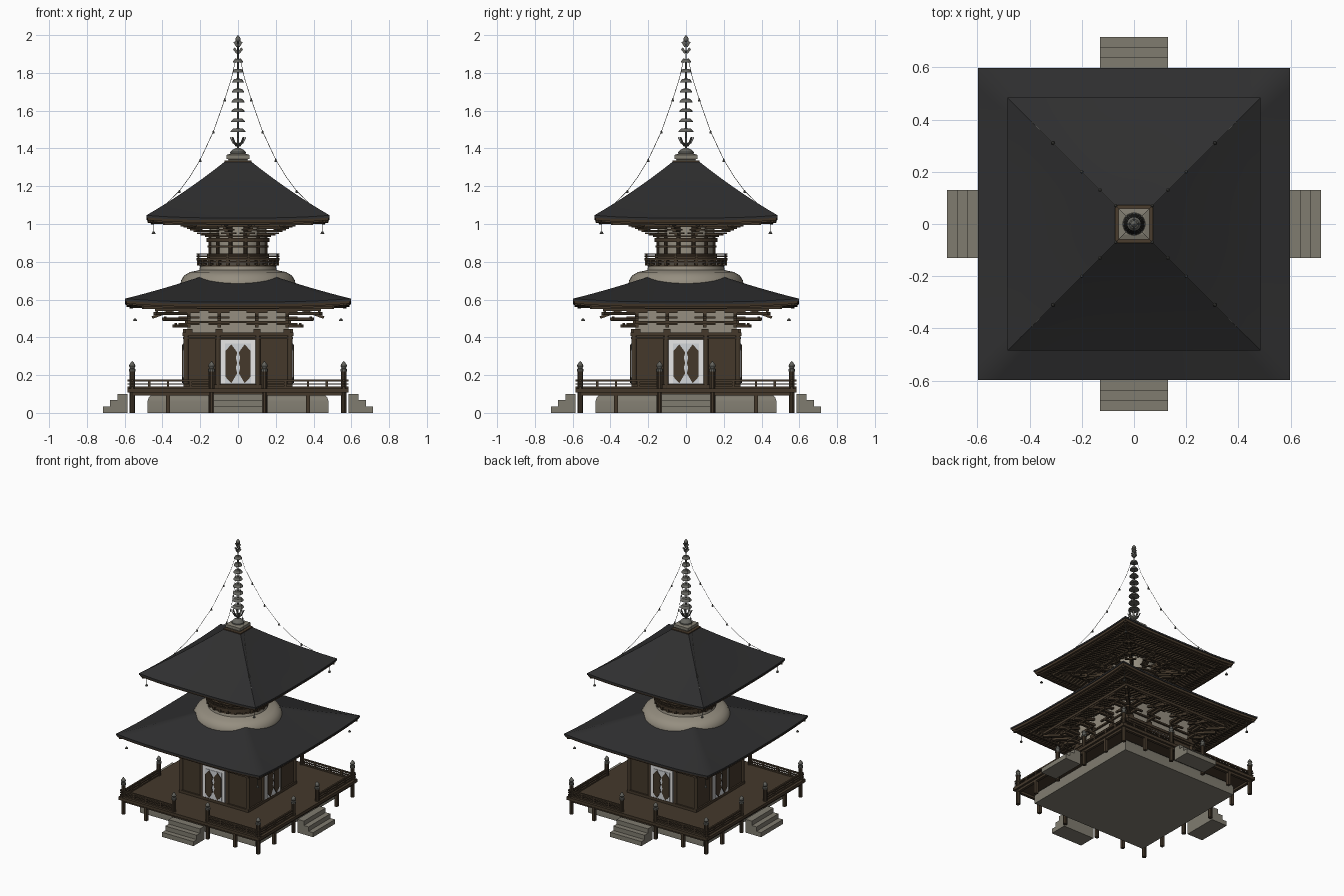
import bpy, bmesh, math
from mathutils import Matrix, Vector

if "Cube" in bpy.data.objects:
    bpy.data.objects.remove(bpy.data.objects["Cube"])

def material(name, *rgb):
    m = bpy.data.materials.new(name)
    m.diffuse_color = (*rgb, 1)
    m.use_nodes = True
    m.node_tree.nodes["Principled BSDF"].inputs["Base Color"].default_value = m.diffuse_color
    return m

ROOF = material("charcoal roof", 0.028, 0.028, 0.029)
WOOD = material("dark wood", 0.058, 0.040, 0.024)
EAVE = material("eave wood", 0.068, 0.045, 0.026)
STONE = material("grey stone", 0.215, 0.2, 0.16)
PLASTER = material("warm plaster", 0.30, 0.27, 0.215)
METAL = material("grey bronze", 0.13, 0.13, 0.115)
WHITE = material("white trim", 0.87, 0.87, 0.87)
PALE = material("pale metal", 0.65, 0.67, 0.7)
TURNS = [Matrix.Rotation(k * math.pi / 2, 4, 'Z') for k in range(4)]
I = Matrix.Identity(4)

def finish(bm, name, mat, smooth=False):
    bmesh.ops.recalc_face_normals(bm, faces=bm.faces)
    me = bpy.data.meshes.new(name)
    bm.to_mesh(me)
    bm.free()
    me.materials.append(mat)
    ob = bpy.data.objects.new(name, me)
    bpy.context.collection.objects.link(ob)
    if smooth:
        bpy.ops.object.select_all(action='DESELECT')
        ob.select_set(True)
        bpy.context.view_layer.objects.active = ob
        bpy.ops.object.shade_smooth_by_angle(angle=math.radians(35))

def box(bm, x0, x1, y0, y1, z0, z1, M=I):
    c = Matrix.Translation(((x0 + x1) / 2, (y0 + y1) / 2, (z0 + z1) / 2))
    s = Matrix.Diagonal((abs(x1 - x0), abs(y1 - y0), abs(z1 - z0), 1))
    bmesh.ops.create_cube(bm, size=1, matrix=M @ c @ s)

def beam(bm, a, b, w, h, M=I):
    a, b = Vector(a), Vector(b)
    x = (b - a).normalized()
    y = Vector((0, 0, 1)).cross(x).normalized()
    R = Matrix((x, y, x.cross(y))).transposed().to_4x4()
    S = Matrix.Diagonal(((b - a).length, w, h, 1))
    bmesh.ops.create_cube(bm, size=1, matrix=M @ Matrix.Translation((a + b) / 2) @ R @ S)

def skin(bm, loops, cap=True):
    for a, b in zip(loops, loops[1:]):
        for i in range(len(a)):
            j = (i + 1) % len(a)
            bm.faces.new((a[i], a[j], b[j], b[i]))
    if cap:
        bm.faces.new(loops[0])
        bm.faces.new(loops[-1])

def lathe(bm, prof, n=32, M=I):
    skin(bm, [[bm.verts.new(M @ Vector((r * math.cos(2 * math.pi * i / n), r * math.sin(2 * math.pi * i / n), z)))
               for i in range(n)] for r, z in prof])

def square_loft(bm, prof, n=1, cap=True):
    # square rings (half width, height, corner lift)
    loops = []
    for h, z, lift in prof:
        us = [-1 + 2 * i / n for i in range(n)]
        loops.append([bm.verts.new(T @ Vector((u * h, -h, z + lift * abs(u) ** 3))) for T in TURNS for u in us])
    skin(bm, loops, cap)

# ---- stone platform and four free-standing stairs
bm = bmesh.new()
square_loft(bm, [(0.48, 0, 0), (0.48, 0.06, 0), (0.473, 0.08, 0), (0.46, 0.095, 0), (0.43, 0.104, 0)])
finish(bm, "stone_platform", STONE, True)
bm = bmesh.new()
for T in TURNS:
    steps = [(-0.715, 0), (-0.715, 0.034), (-0.677, 0.034), (-0.677, 0.067), (-0.638, 0.067), (-0.638, 0.1), (-0.585, 0.1), (-0.585, 0)]
    skin(bm, [[bm.verts.new(T @ Vector((x, y, z))) for y, z in steps] for x in (-0.13, 0.13)])
finish(bm, "stairs", STONE)

# ---- veranda deck, posts and railing
bm = bmesh.new()
box(bm, -0.585, 0.585, -0.585, 0.585, 0.108, 0.13)
for T in TURNS:
    box(bm, -0.57, 0.57, -0.57, -0.55, 0.092, 0.108, T)
finish(bm, "veranda_deck", WOOD)
bm, caps = bmesh.new(), bmesh.new()
for T in TURNS:
    for s in (-1, 1):
        for z, h in ((0.135, 0.01), (0.153, 0.006), (0.171, 0.011)):
            box(bm, s * 0.14, s * 0.585, -0.566, -0.554, z - h / 2, z + h / 2, T)
        for x in (0.25, 0.37, 0.47):
            box(bm, s * x - 0.006, s * x + 0.006, -0.566, -0.554, 0.13, 0.168, T)
        box(bm, s * 0.37 - 0.011, s * 0.37 + 0.011, -0.571, -0.549, 0, 0.11, T)
    for x in (-0.14, 0.14, 0.56):
        P = T @ Matrix.Translation((x, -0.56, 0))
        lathe(bm, [(0.015, 0), (0.015, 0.225)], 10, P)
        lathe(caps, [(0.018, 0.22), (0.018, 0.232), (0.011, 0.236), (0.017, 0.248), (0.014, 0.258), (0.001, 0.275)], 10, P)
finish(bm, "veranda_railing", WOOD)
finish(caps, "post_caps", METAL)

# ---- lower hall: walls, columns, beams
bm = bmesh.new()
box(bm, -0.277, 0.277, -0.277, 0.277, 0.13, 0.42)
for T in TURNS:
    for x in (-0.275, -0.105, 0.105):
        lathe(bm, [(0.014, 0.13), (0.014, 0.42)], 12, T @ Matrix.Translation((x, -0.275, 0)))
    for z0, z1, y in ((0.13, 0.15, 0.288), (0.39, 0.403, 0.29), (0.407, 0.425, 0.293)):
        box(bm, -y, y, -y, -0.26, z0, z1, T)
finish(bm, "lower_hall", WOOD)
bm = bmesh.new()
square_loft(bm, [(0.268, 0.42, 0), (0.268, 0.64, 0)])
finish(bm, "lower_plaster_wall", PLASTER)

# ---- doors on four sides
frame, plate, leaf = bmesh.new(), bmesh.new(), bmesh.new()
for T in TURNS:
    box(frame, -0.092, 0.092, -0.289, -0.281, 0.152, 0.388, T)
    box(plate, -0.069, 0.069, -0.292, -0.288, 0.155, 0.368, T)
    for s in (-1, 1):
        pts = [(0.004, 0.21), (0.035, 0.158), (0.066, 0.19), (0.066, 0.33),
               (0.035, 0.362), (0.004, 0.32), (0.012, 0.29), (0.004, 0.265), (0.012, 0.24)]
        loops = [[leaf.verts.new(T @ Vector((s * x, y, z))) for x, z in pts] for y in (-0.29, -0.297)]
        skin(leaf, loops)
finish(frame, "door_frames", WHITE)
finish(plate, "door_plates", PALE)
finish(leaf, "door_leaves", WOOD)

# ---- lower bracket sets
bm = bmesh.new()
tiers = ((0.33, 0.452), (0.385, 0.487), (0.43, 0.517))
for T in TURNS:
    for x in (-0.26, -0.1, 0.1, 0.26):
        box(bm, x - 0.018, x + 0.018, -0.29, -0.26, 0.425, 0.445, T)
        for reach, z in tiers:
            box(bm, x - 0.009, x + 0.009, -reach - 0.012, -0.26, z, z + 0.016, T)
            box(bm, x - 0.055, x + 0.055, -reach - 0.007, -reach + 0.007, z + 0.012, z + 0.024, T)
        beam(bm, (x, -0.27, 0.57), (x, -0.455, 0.505), 0.018, 0.014, T)
    for reach, z in tiers:
        beam(bm, (0.25, -0.25, z + 0.009), (reach + 0.01, -reach - 0.01, z + 0.009), 0.022, 0.016, T)
    box(bm, -0.27, 0.27, -0.28, -0.262, 0.475, 0.487, T)
    box(bm, -0.44, 0.44, -0.44, -0.42, 0.54, 0.558, T)
finish(bm, "lower_brackets", WOOD)

# ---- roofs with eave boards, soffits and rafters
def roof(name, half, z0, top, z1, sag, lift, inner, zi, split):
    bm = bmesh.new()
    prof = [(half - 0.03, z0 - 0.012, lift), (half, z0 - 0.012, lift)]
    for i in range(9):
        v = i / 8
        prof.append((half + (top - half) * v, z0 + (z1 - z0) * (v - sag * v * (1 - v)), lift * (1 - v) ** 2))
    square_loft(bm, prof, 16, False)
    finish(bm, name + "_roof", ROOF, True)
    bm = bmesh.new()
    square_loft(bm, [(half - 0.004, z0 - 0.012, lift), (half - 0.008, z0 - 0.026, lift), (half - 0.022, z0 - 0.026, lift),
                     (half - 0.024, z0 - 0.034, lift), (half - 0.04, z0 - 0.034, lift), (half - 0.042, z0 - 0.026, lift),
                     (split, z0 - 0.022, lift * 0.5), (inner, zi + 0.009, 0)], 16, False)
    finish(bm, name + "_eave_boards", EAVE)
    bm = bmesh.new()
    count = int(half / 0.026)
    for T in TURNS:
        for i in range(-count, count + 1):
            x = i * 0.026
            up = lift * abs(x / half) ** 3
            if abs(x) < split - 0.03:
                beam(bm, (x, -max(inner, abs(x)), zi), (x, -split, z0 - 0.032 + up * 0.5), 0.011, 0.012, T)
            if abs(x) < half - 0.05:
                beam(bm, (x, -max(split - 0.03, abs(x)), z0 - 0.026 + up * 0.6), (x, -half + 0.03, z0 - 0.029 + up), 0.01, 0.008, T)
        box(bm, -split, split, -split - 0.008, -split + 0.004, z0 - 0.036, z0 - 0.02, T)
        beam(bm, (inner, -inner, zi), (half - 0.015, 0.015 - half, z0 - 0.026 + lift), 0.022, 0.022, T)
    finish(bm, name + "_rafters", WOOD)

roof("lower", 0.597, 0.587, 0.18, 0.727, 0.0, 0.018, 0.26, 0.60, 0.50)
roof("upper", 0.485, 1.032, 0.07, 1.33, 0.10, 0.014, 0.13, 1.035, 0.39)

# ---- plaster dome and round upper storey
bm = bmesh.new()
lathe(bm, [(0.29, 0.64), (0.305, 0.675), (0.302, 0.70), (0.285, 0.728), (0.255, 0.745), (0.205, 0.756), (0.2, 0.785)], 48)
finish(bm, "plaster_dome", PLASTER, True)
bm = bmesh.new()
lathe(bm, [(0.15, 0.78), (0.15, 1.04)], 48)
finish(bm, "upper_drum", PLASTER, True)
bm = bmesh.new()
for r, z0, z1 in ((0.205, 0.775, 0.785), (0.213, 0.79, 0.803), (0.22, 0.806, 0.82), (0.165, 0.82, 0.84),
                  (0.162, 0.875, 0.885), (0.168, 0.905, 0.925), (0.175, 0.93, 0.94)):
    lathe(bm, [(r, z0), (r, z1)], 48)
for z in (0.829, 0.842):
    ring = [(0.217 * math.cos(i * math.pi / 12), 0.217 * math.sin(i * math.pi / 12), z) for i in range(25)]
    for a, b in zip(ring, ring[1:]):
        beam(bm, a, b, 0.008, 0.006)
for i in range(24):
    R = Matrix.Rotation(i * math.pi / 12, 4, 'Z')
    box(bm, 0.19, 0.218, -0.008, 0.008, 0.78, 0.806, R)
    if i % 2:
        box(bm, 0.213, 0.221, -0.004, 0.004, 0.815, 0.842, R)
        lathe(bm, [(0.01, 0.82), (0.01, 0.94)], 10, R @ Matrix.Translation((0.152, 0, 0)))
finish(bm, "balcony_and_columns", WOOD)

# ---- upper bracket sets, fanned from the drum to the square eave
bm = bmesh.new()
for i in range(12):
    a = math.radians(15 + 30 * i)
    k = max(abs(math.cos(a)), abs(math.sin(a)))
    R = Matrix.Rotation(a, 4, 'Z')
    for reach, z in ((0.185, 0.94), (0.22, 0.957), (0.255, 0.974), (0.29, 0.988)):
        q = reach / k
        box(bm, 0.14, q + 0.012, -0.009, 0.009, z, z + 0.012, R)
        box(bm, q - 0.007, q + 0.007, -0.04, 0.04, z + 0.008, z + 0.016, R)
for T in TURNS:
    for h, z in ((0.225, 0.985), (0.3, 1.0)):
        box(bm, -h, h, -h - 0.008, -h + 0.008, z, z + 0.012, T)
finish(bm, "upper_brackets", WOOD)

# ---- spire: base, lotus, rings, flame and jewel
bm = bmesh.new()
square_loft(bm, [(0.072, 1.322, 0), (0.072, 1.335, 0)])
finish(bm, "spire_curb", EAVE)
bm = bmesh.new()
square_loft(bm, [(0.05, 1.33, 0), (0.05, 1.342, 0), (0.06, 1.344, 0), (0.06, 1.366, 0), (0.04, 1.372, 0)])
finish(bm, "spire_base", STONE)
bm = bmesh.new()
lathe(bm, [(0.005, 1.36), (0.004, 1.97)], 10)
lathe(bm, [(0.043, 1.372), (0.042, 1.38), (0.03, 1.393), (0.012, 1.402)], 20)
for i in range(8):
    R = Matrix.Rotation(i * math.pi / 4, 4, 'Z')
    beam(bm, (0.006, 0, 1.412), (0.028, 0, 1.43), 0.018, 0.004, R)
    beam(bm, (0.026, 0, 1.428), (0.042, 0, 1.46), 0.012, 0.004, R)
for i in range(8):
    z, r = 1.487 + 0.0525 * i, 0.04 - 0.0018 * i
    lathe(bm, [(r, z), (r * 0.95, z + 0.006), (r * 0.65, z + 0.018), (0.006, z + 0.02)], 16)
for T in TURNS:
    for z, w in ((1.905, 0.022), (1.94, 0.018)):
        beam(bm, (0.003, 0, z), (w, 0, z + 0.025), 0.004, 0.014, T)
lathe(bm, [(0.003, 1.96), (0.013, 1.97), (0.014, 1.98), (0.008, 1.992), (0.001, 2.0)], 12)
finish(bm, "spire", METAL)

# ---- chains from spire to roof corners, and small bells
bm = bmesh.new()
path = [(0.01, 1.88), (0.035, 1.77), (0.07, 1.66), (0.13, 1.49), (0.2, 1.34), (0.255, 1.25), (0.31, 1.175), (0.39, 1.098)]
for T in TURNS:
    for (a, za), (b, zb) in zip(path, path[1:]):
        beam(bm, (a, -a, za), (b, -b, zb), 0.002, 0.002, T)
    for a, z in path[2:5] + path[6:]:
        lathe(bm, [(0.007, -0.012), (0.005, -0.002), (0.002, 0.006)], 8, T @ Matrix.Translation((a, -a, z)))
    for a, z, top in ((0.545, 0.495, 0.57), (0.447, 0.955, 1.02)):
        lathe(bm, [(0.01, z - 0.008), (0.008, z), (0.003, z + 0.006)], 8, T @ Matrix.Translation((a, -a, 0)))
        box(bm, a - 0.001, a + 0.001, -a - 0.001, -a + 0.001, z, top, T)
finish(bm, "chains_and_bells", METAL)
